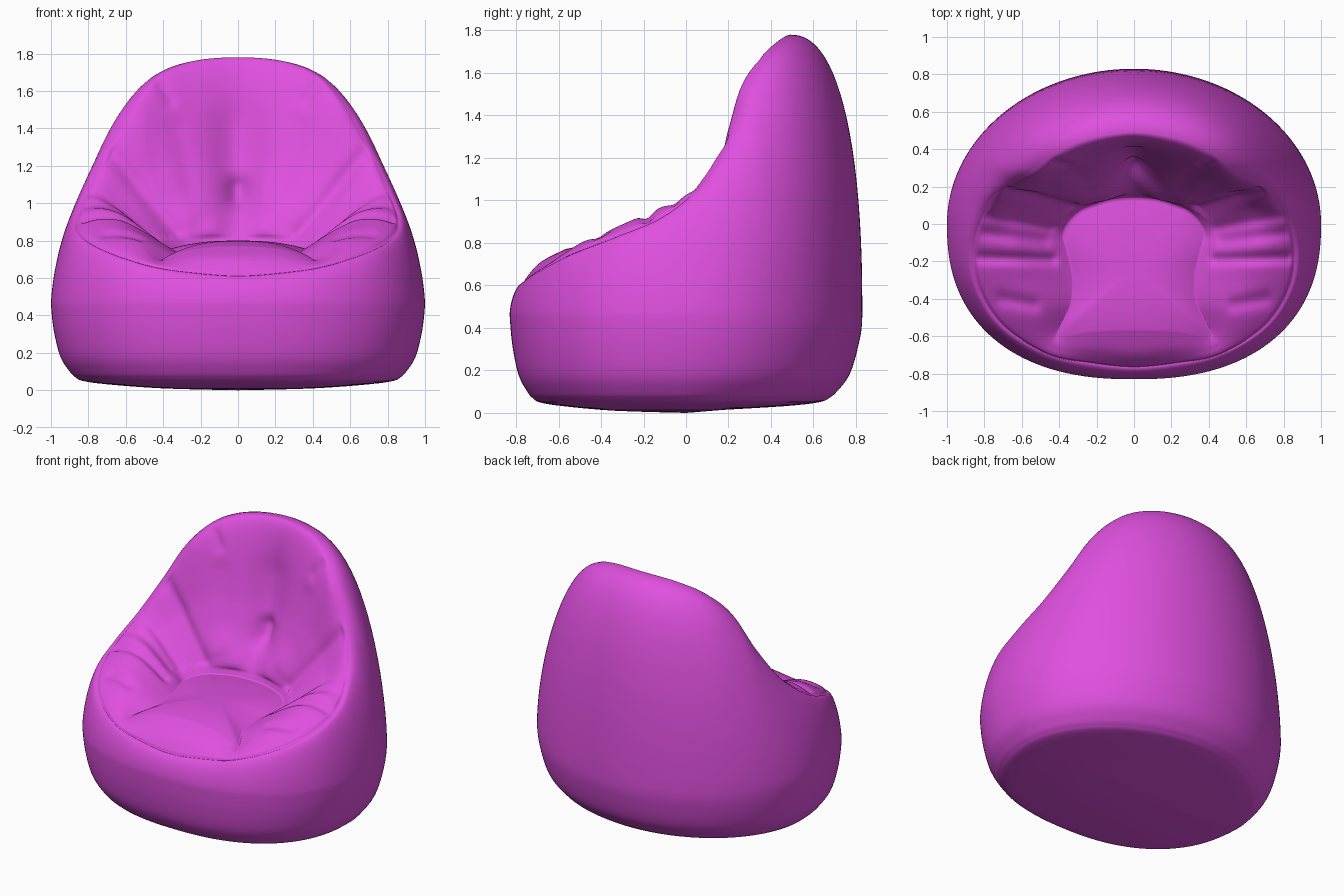
import bpy
import bmesh
import math
from mathutils import Vector

cube = bpy.data.objects.get("Cube")
if cube:
    bpy.data.objects.remove(cube)

COLS, WALL_ROWS, INNER_ROWS, SEAT_ROWS = 132, 22, 56, 24

# Half outlines from the back centre round one side to the front centre
RIM = [(0, .49, 1.78), (.24, .455, 1.76), (.42, .38, 1.69), (.55, .28, 1.55),
       (.68, .21, 1.32), (.8, .09, 1.09), (.87, -.1, .925), (.85, -.33, .825),
       (.71, -.55, .74), (.46, -.7, .66), (.22, -.75, .625), (0, -.77, .61)]
CUSHION = [(0, .345, 1.2), (.17, .28, 1.2), (.32, .225, 1.2), (.45, .18, 1.15),
           (.56, .12, 1.06), (.64, .03, .99), (.65, -.12, .955), (.61, -.3, .88),
           (.55, -.46, .815), (.44, -.65, .69), (.22, -.67, .705), (0, -.69, .705)]
CREASE = [(0, .14, .78), (.12, .13, .78), (.22, .1, .775), (.29, .07, .77),
          (.35, .01, .76), (.38, -.06, .75), (.36, -.14, .75), (.33, -.28, .74),
          (.34, -.43, .725), (.41, -.6, .695), (.24, -.58, .75), (0, -.57, .77)]
SEAT_CENTRE = Vector((0, -.25, .8))
# Radius factor and height from the widest belt down to the floor
BASE = [(.985, .32), (.95, .18), (.9, .1), (.87, .07), (.83, .05),
        (.7, .032), (.4, .01), (0, 0)]
BELT_Z = .46


def catmull(p0, p1, p2, p3, t):
    return .5 * (2 * p1 + (p2 - p0) * t + (2 * p0 - 5 * p1 + 4 * p2 - p3) * t * t
                 + (3 * p1 - p0 - 3 * p2 + p3) * t ** 3)


def outline(points, u):
    """Smooth point on a half outline whose ends meet the mirror plane."""
    pts = [Vector(p) for p in points]
    flip = Vector((-1, 1, 1))
    pts = [pts[1] * flip] + pts + [pts[-2] * flip]
    f = u * (len(points) - 1)
    i = min(int(f), len(points) - 2)
    return catmull(*pts[i:i + 4], f - i)


def belt_point(angle):
    """Widest outline: an ellipse behind, with squarer corners in front."""
    s, c = math.sin(angle), math.cos(angle)
    n = 2 if c > 0 else 2.35
    r = (abs(s) ** n + abs(c) ** n) ** (-1 / n)
    return Vector((r * s, .83 * r * c, BELT_Z))


def wall(belt, rim, angle, theta):
    """Rounded upper wall between the belt and the rim, fullest at the back."""
    facing = math.cos(angle)
    power = 2 / (1.5 + (.85 if facing > 0 else .2) * facing ** 2)
    c = max(math.cos(theta), 0) ** power
    s = math.sin(theta) ** power
    return Vector((rim.x + (belt.x - rim.x) * c, rim.y + (belt.y - rim.y) * c,
                   belt.z + (rim.z - belt.z) * s))


def near(p, a, b, axes, width):
    """Soft weight near a segment, measured in the two given axes."""
    q, a, b = Vector([p[k] for k in axes]), Vector(a), Vector(b)
    d = b - a
    t = max(0, min(1, (q - a).dot(d) / d.length_squared))
    return math.exp(-((q - a - d * t).length / width) ** 2)


XY, XZ = (0, 1), (0, 2)
ARM_FOLDS = [((.44, -.19), (.82, -.18), .03, .025),
             ((.54, -.43), (.7, -.4), .04, .018),
             ((.48, -.09), (.8, -.05), .035, .016),
             ((.45, -.02), (.78, .04), .03, .012)]
BACK_FOLDS = [((.34, .84), (.68, 1.27), .045, .025),
              ((.22, .9), (.33, 1.4), .06, .01),
              ((.36, 1.55), (.42, 1.64), .03, .014)]


def wrinkle(p, fade):
    """Button dimple and cloth folds."""
    q = p.copy()
    if p.z > .82 and p.y > 0:
        q.y += .05 * fade * near(p, (0, 1.03), (0, 1.08), XZ, .06)
        q.y += .02 * fade * near(p, (0, 1.05), (0, 1.4), XZ, .13)
        q.y -= .03 * fade * near(p, (.15, .88), (.22, .93), XZ, .1)
        for a, b, width, depth in BACK_FOLDS:
            q.y += depth * fade * near(p, a, b, XZ, width)
    if p.z < 1.1:
        for a, b, width, depth in ARM_FOLDS:
            q.z -= depth * fade * near(p, a, b, XY, width)
    return q


def column(u):
    """One strip from the floor centre over the rim to the seat centre."""
    rim, mid, crease = (outline(k, u) for k in (RIM, CUSHION, CREASE))
    angle = math.atan2(rim.x, rim.y / .83)
    belt = belt_point(angle)
    strip = []
    # Rounded base, tucked further under at the back
    tuck = 1 + .45 * max(0, math.cos(angle))
    ctrl = []
    for r, z in reversed(BASE):
        r = max(0, 1 - (1 - r) * tuck) if r else 0
        ctrl.append(Vector((belt.x * r, belt.y * r, z)))
    ctrl = [ctrl[0]] + ctrl + [belt, wall(belt, rim, angle, .2)]
    for i in range(len(ctrl) - 3):
        strip += [catmull(*ctrl[i:i + 4], k / 4) for k in range(4)]
    # Outer wall
    for i in range(WALL_ROWS):
        strip.append(wall(belt, rim, angle, math.pi / 2 * i / WALL_ROWS))
    # Backrest and arm cushions, with a stitched seam just inside the low rim
    lead = wall(belt, rim, angle, .55)
    path = [lead, rim, mid, crease, crease]
    seam = max(0, min(1, (1.15 - rim.z) / .2))
    for i in range(INNER_ROWS):
        f = 2 * i / INNER_ROWS
        k = int(f)
        p = catmull(*path[k:k + 4], f - k)
        p = wrinkle(p, min(1, f * 4) * min(1, (2 - f) * 4))
        p.z -= .012 * seam * math.exp(-((f - .1) / .05) ** 2)
        strip.append(p)
    # Seat pad, puffed up steeply from the crease
    for i in range(SEAT_ROWS + 1):
        s = 1 - i / SEAT_ROWS
        p = SEAT_CENTRE.lerp(crease, s)
        p.z = SEAT_CENTRE.z + (crease.z - SEAT_CENTRE.z) * s ** 2.5
        strip.append(p)
    if u in (0, 1):
        for p in strip:
            p.x = 0
    return strip


bm = bmesh.new()
strips = [[bm.verts.new(p) for p in column(i / COLS)] for i in range(COLS + 1)]
for a, b in zip(strips, strips[1:]):
    for j in range(len(a) - 1):
        bm.faces.new((a[j], b[j], b[j + 1], a[j + 1]))
bmesh.ops.remove_doubles(bm, verts=bm.verts, dist=.0004)
bmesh.ops.recalc_face_normals(bm, faces=bm.faces)
# The floor must face down
bm.faces.ensure_lookup_table()
lowest = min(bm.faces, key=lambda f: f.calc_center_median().z)
if lowest.normal.z > 0:
    bmesh.ops.reverse_faces(bm, faces=bm.faces)

mesh = bpy.data.meshes.new("beanbag_chair")
bm.to_mesh(mesh)
bm.free()
chair = bpy.data.objects.new("beanbag_chair", mesh)
bpy.context.collection.objects.link(chair)

# Magenta cloth
cloth = bpy.data.materials.new("magenta_cloth")
cloth.use_nodes = True
colour = (.74, .08, .74, 1)
cloth.diffuse_color = colour
cloth.node_tree.nodes["Principled BSDF"].inputs["Base Color"].default_value = colour
mesh.materials.append(cloth)

mirror = chair.modifiers.new("mirror", 'MIRROR')
mirror.use_clip = True
mirror.merge_threshold = .0005
bpy.context.view_layer.objects.active = chair
chair.select_set(True)
bpy.ops.object.shade_smooth()
